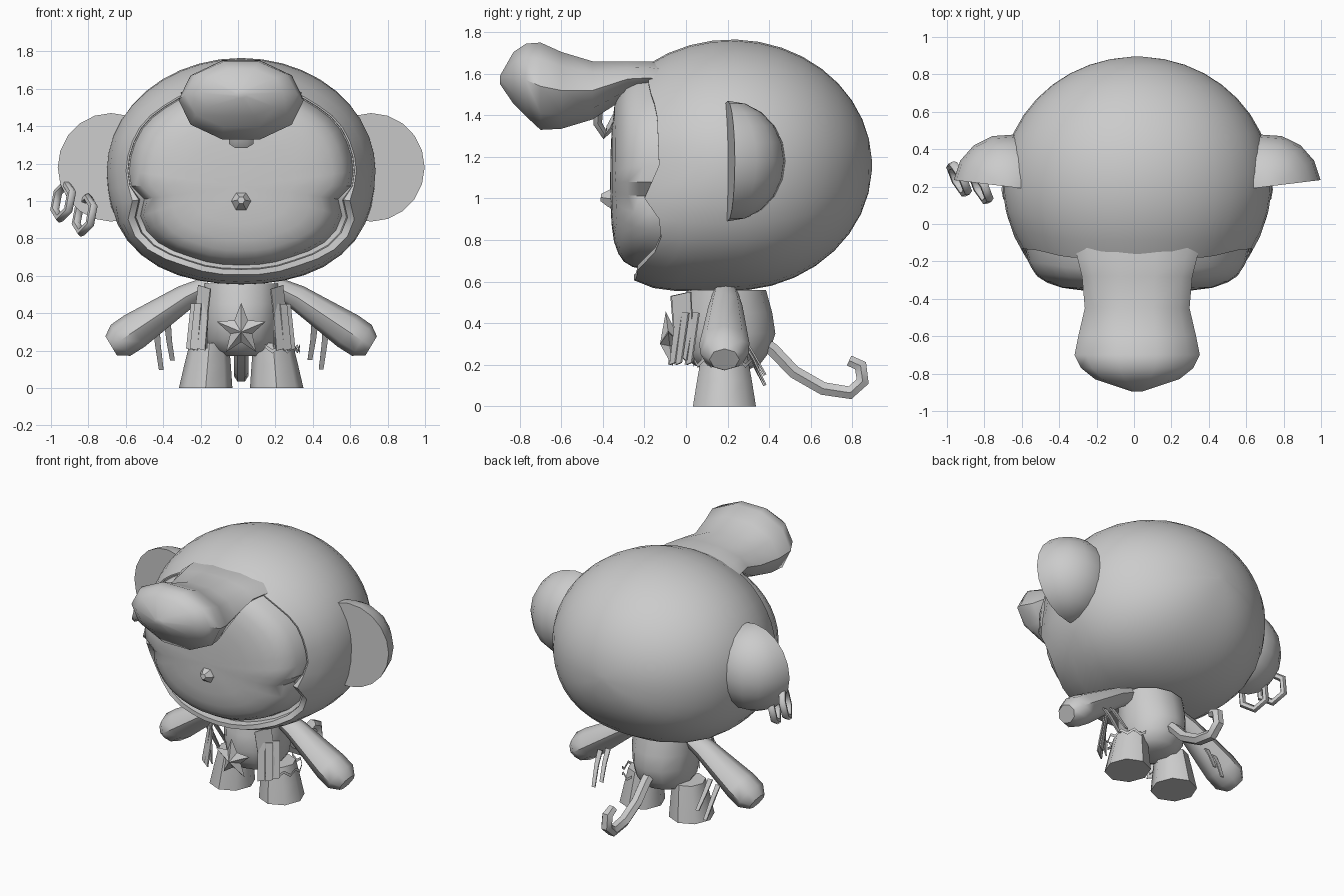
import bpy
import bmesh
from math import sin, cos, pi, radians, sqrt, acos
from mathutils import Vector, Matrix

cube = bpy.data.objects.get("Cube")
if cube:
    bpy.data.objects.remove(cube, do_unlink=True)

CX = 0.017  # symmetry plane
grey = bpy.data.materials.new("plain_grey")
grey.use_nodes = True
grey.diffuse_color = (0.6, 0.6, 0.6, 1)
grey.node_tree.nodes["Principled BSDF"].inputs["Base Color"].default_value = (0.6, 0.6, 0.6, 1)


def finish(name, bm, angle=45):
    bmesh.ops.recalc_face_normals(bm, faces=bm.faces)
    mesh = bpy.data.meshes.new(name)
    bm.to_mesh(mesh)
    bm.free()
    mesh.materials.append(grey)
    ob = bpy.data.objects.new(name, mesh)
    bpy.context.collection.objects.link(ob)
    bpy.ops.object.select_all(action='DESELECT')
    ob.select_set(True)
    bpy.context.view_layer.objects.active = ob
    bpy.ops.object.shade_smooth_by_angle(angle=radians(angle))
    return ob


def loft(name, rings, angle=45):
    """Skin a list of equal closed rings and cap both ends."""
    bm = bmesh.new()
    rows = [[bm.verts.new(p) for p in ring] for ring in rings]
    n = len(rows[0])
    for a, b in zip(rows, rows[1:]):
        for i in range(n):
            bm.faces.new((a[i], a[(i + 1) % n], b[(i + 1) % n], b[i]))
    bm.faces.new(rows[0])
    bm.faces.new(rows[-1])
    return finish(name, bm, angle)


def tube(name, path, radii, sides=8, side_scale=1.0, ref=(0, 1, 0)):
    """Round tube along a path; side_scale widens it along ref."""
    path = [Vector(p) for p in path]
    ref = Vector(ref)
    rings = []
    for i, p in enumerate(path):
        t = (path[min(i + 1, len(path) - 1)] - path[max(i - 1, 0)]).normalized()
        v = t.cross(ref).normalized()
        rings.append([p + radii[i] * (ref * side_scale * cos(k * 2 * pi / sides)
                                      + v * sin(k * 2 * pi / sides)) for k in range(sides)])
    return loft(name, rings)


def plate(name, pts, depth=0.008):
    """Thin plate from an outline, thickened along its normal."""
    bm = bmesh.new()
    f = bm.faces.new([bm.verts.new(p) for p in pts])
    f.normal_update()
    move = f.normal * depth
    out = bmesh.ops.extrude_face_region(bm, geom=[f])
    for v in [g for g in out["geom"] if isinstance(g, bmesh.types.BMVert)]:
        v.co += move
    return finish(name, bm, 30)


def interp(table, x):
    for (x0, y0), (x1, y1) in zip(table, table[1:]):
        if x <= x1:
            return y0 + (y1 - y0) * (x - x0) / (x1 - x0)
    return table[-1][1]


# Head: hood with a shaped opening, a jaw lip and a domed face
HC, HR = Vector((CX, 0.22, 1.16)), Vector((0.72, 0.675, 0.605))
OPENING = [(0, -.18), (40, -.18), (60, -.14), (90, -.13), (108, -.2), (114, -.14),
           (123, -.11), (135, -.15), (150, -.23), (180, -.25)]
SEG = 40


def hood_point(phi, y):
    c = max(-1, min(1, (HC.y - y) / HR.y))
    s = sqrt(1 - c * c)
    k = 1.0
    if cos(phi) < 0:
        k += 0.05 * sin(2 * phi) ** 2 - 0.57 * cos(phi) * max(0, c) ** 2
    return Vector((HC.x + HR.x * s * sin(phi) * k, y, HC.z + HR.z * s * cos(phi) * k))


phis = [2 * pi * i / SEG for i in range(SEG)]
edges = [interp(OPENING, min(p, 2 * pi - p) * 180 / pi) for p in phis]
rings = []
for j in range(14):
    u = 0.02 + 0.98 * j / 13
    rings.append([hood_point(p, HC.y - HR.y * cos(pi + u * (acos((HC.y - e) / HR.y) - pi)))
                  for p, e in zip(phis, edges)])
centre = Vector((CX, 0, 1.08))
rim = rings[-1]
low = [1.0 if cos(p) < -0.3 else 0.25 for p in phis]


def inset(amount, back):
    return [Vector((p.x + (centre.x - p.x) * amount * w, p.y + back * w, p.z + (centre.z - p.z) * amount * w))
            for p, w in zip(rim, low)]


rings += [inset(0.06, 0), inset(0.07, 0.05), inset(0.11, 0.05)]
base = rings[-1]
for f, g in ((0.03, .35), (.09, .6), (.18, .76), (.32, .89), (.52, .96), (.75, .99), (.97, 1)):
    rings.append([Vector((p.x + (centre.x - p.x) * f, p.y + (-0.365 - p.y) * g,
                          p.z + (centre.z - p.z) * f)) for p in base])
loft("head", rings, 40)

# Nose
tube("nose", [(CX, -.33, 1.0), (CX, -.375, 1.0), (CX, -.41, 1.005)], [.075, .045, .02], 6, 1, (1, 0, 0))

# Forelock: swept forward with a heavy end
HAIR = [(-.02, 1.56, .36, .08), (-.18, 1.58, .32, .08), (-.28, 1.575, .295, .085), (-.45, 1.52, .28, .14),
        (-.6, 1.52, .315, .185), (-.7, 1.54, .335, .21), (-.77, 1.57, .3, .175),
        (-.83, 1.58, .225, .125), (-.895, 1.57, .03, .02)]
rings = []
for y, z, w, h in HAIR:
    rings.append([(CX + w * cos(a), y, z + h * max(-.94, min(.94, sin(a))) / .94)
                  for a in (k * pi / 5 for k in range(10))])
loft("forelock", rings, 50)
tube("forelock_curl", [(CX, -.42, 1.44), (CX, -.425, 1.36), (CX, -.39, 1.305), (CX, -.365, 1.34), (CX, -.34, 1.4)],
     [.025, .025, .025, .022, .015], 6, 2.6, (1, 0, 0))

# Torso
BODY = [(.17, .1, .09), (.2, .16, .16), (.26, .195, .205), (.35, .205, .235), (.45, .215, .22), (.56, .215, .19)]
loft("torso", [[(CX + rx * cos(k * pi / 6), .195 + ry * sin(k * pi / 6), z) for k in range(12)]
               for z, rx, ry in BODY])

# Chest star with a raised middle
bm = bmesh.new()
tip = bm.verts.new((CX, -.125, .3))
back = bm.verts.new((CX, -.02, .3))
star = []
for k in range(10):
    r, a = (.145, .065)[k % 2], k * pi / 5
    dz = r * cos(a)
    star.append(bm.verts.new((CX + r * .95 * sin(a), -.08 - dz * .12, .31 + dz)))
for k in range(10):
    bm.faces.new((star[k], star[(k + 1) % 10], tip))
    bm.faces.new((star[k], star[(k + 1) % 10], back))
finish("chest_star", bm, 15)

for s, side in ((1, "left"), (-1, "right")):
    def X(x):
        return CX + s * x

    # Ear: half dome with a flat front turned slightly outward
    bm = bmesh.new()
    bmesh.ops.create_uvsphere(bm, u_segments=16, v_segments=10, radius=1)
    bmesh.ops.bisect_plane(bm, geom=bm.verts[:] + bm.edges[:] + bm.faces[:], dist=1e-4,
                           plane_co=(0, 0, 0), plane_no=(0, -1, 0), clear_outer=True)
    bmesh.ops.holes_fill(bm, edges=[e for e in bm.edges if e.is_boundary])
    bm.transform(Matrix.Translation((X(.695), .2, 1.18)) @ Matrix.Rotation(s * radians(7), 4, 'Z')
                 @ Matrix.Diagonal((.288, .28, .29, 1)))
    finish(side + "_ear", bm, 40)

    # Arm
    tube(side + "_arm", [(X(.17), .19, .55), (X(.3), .19, .485), (X(.57), .185, .305), (X(.645), .185, .255),
                         (X(.695), .185, .225)], [.05, .068, .1, .098, .06], 8, 1.2)

    # Leg
    loft(side + "_leg", [[(X(.19 - d) + r * cos(k * pi / 4), .185 + r * 1.06 * sin(k * pi / 4), z) for k in range(8)]
                         for z, r, d in ((0, .143, 0), (.12, .125, .01), (.24, .105, .02))])

    # Sleeve fringe
    for n, (x, top, low_z) in enumerate(((.45, .31, .1), (.39, .335, .15))):
        plate(f"{side}_sleeve_fringe_{n + 1}",
              [(X(x - .015), .27, top), (X(x + .02), .27, top), (X(x + .01), .32, top - .08),
               (X(x - .01), .38, low_z), (X(x - .035), .38, low_z), (X(x - .02), .32, top - .08)])

    # Vest panel with pointed fringe
    plate(side + "_vest", [(X(.16), -.07, .53), (X(.225), .02, .55), (X(.245), .03, .38), (X(.26), 0, .22),
                           (X(.215), -.03, .25), (X(.18), -.045, .21), (X(.175), -.06, .4)])
    for n, (x, y) in enumerate(((.19, -.05), (.23, -.02), (.25, .03))):
        plate(f"{side}_vest_fringe_{n + 1}",
              [(X(x - .02), y, .45), (X(x + .015), y + .03, .45), (X(x + .04), y - .005, .21),
               (X(x), y - .03, .2)])

# Ragged belt end over the left leg
bm = bmesh.new()
strip = []
for k in range(13):
    a = radians(-110 + k * 17)
    z = .2 + .015 * (-1) ** k
    p = Vector((CX + .175 + .14 * cos(a), .185 + .15 * sin(a), z))
    strip.append((bm.verts.new(p), bm.verts.new(p + Vector((0, 0, .02)))))
for a, b in zip(strip, strip[1:]):
    bm.faces.new((a[0], b[0], b[1], a[1]))
finish("belt_end", bm)

# Tail with a curled tip
TAIL = [(.34, .33), (.42, .27), (.52, .165), (.66, .085), (.79, .065), (.85, .12), (.84, .195), (.785, .22)]
tube("tail", [(CX, y, z) for y, z in TAIL], [.036] * 7 + [.03], 6, 1.1, (1, 0, 0))

# Two six-sided rings through the right ear
for n, (pos, turn) in enumerate((((-.935, .24, 1.0), 28), ((-.82, .2, .925), 28))):
    rings = []
    m = Matrix.Translation(pos) @ Matrix.Rotation(radians(turn), 4, 'Z') @ Matrix.Rotation(radians(12), 4, 'Y')
    bm = bmesh.new()
    rows = []
    for i in range(6):
        a = i * pi / 3 + pi / 6
        rows.append([bm.verts.new(m @ Vector((.024 * sin(b), (.09 + .024 * cos(b)) * cos(a),
                                              (.095 + .024 * cos(b)) * sin(a))))
                     for b in (k * pi / 3 for k in range(6))])
    for i in range(6):
        for k in range(6):
            p, q = rows[i], rows[(i + 1) % 6]
            bm.faces.new((p[k], p[(k + 1) % 6], q[(k + 1) % 6], q[k]))
    finish(f"ear_ring_{n + 1}", bm, 60)
